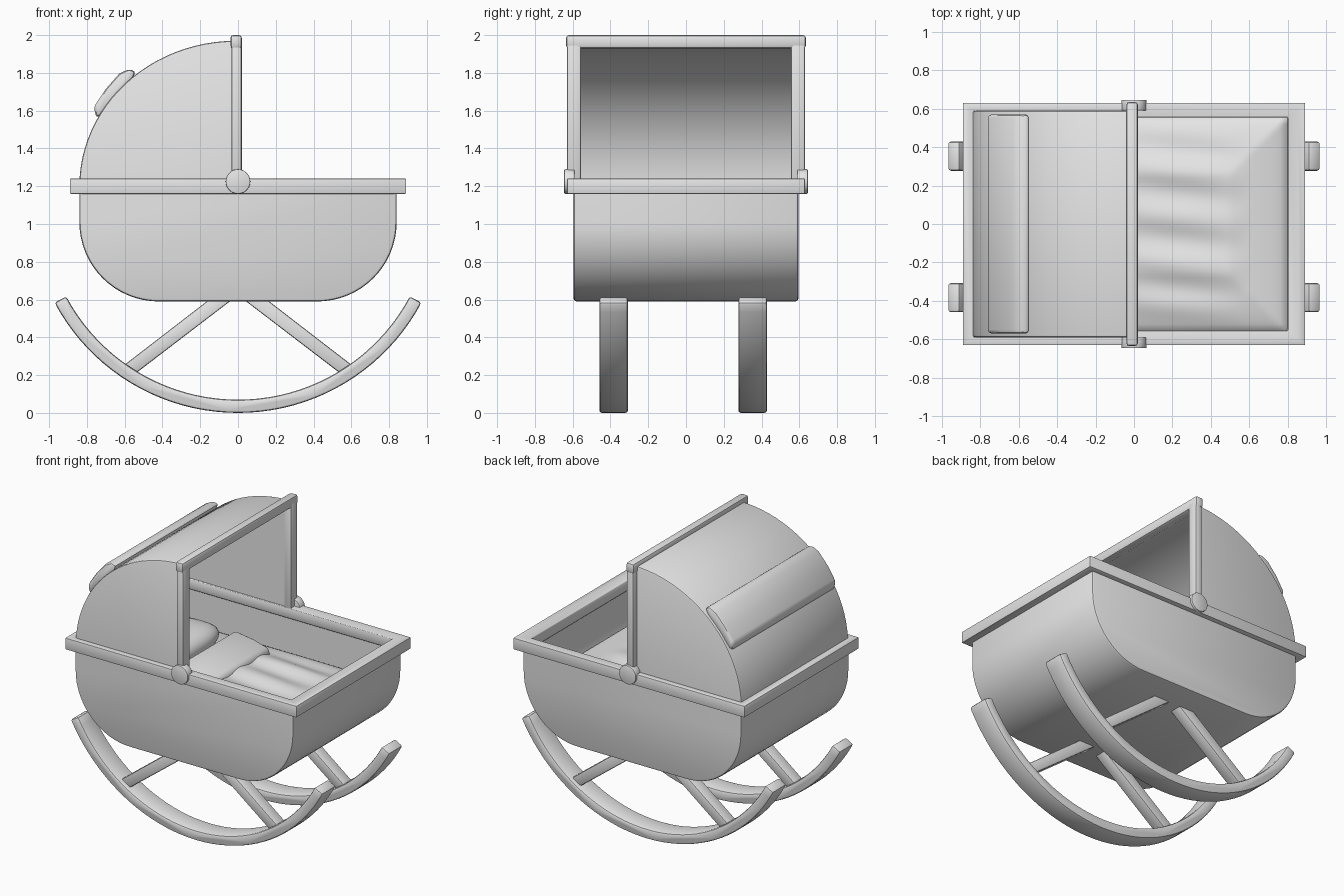
import bpy, bmesh, math
from mathutils import Vector

cube = bpy.data.objects.get("Cube")
if cube:
    bpy.data.objects.remove(cube, do_unlink=True)

GREY = (0.8, 0.8, 0.8, 1)
mat = bpy.data.materials.new("plain_grey")
mat.use_nodes = True
mat.diffuse_color = GREY
mat.node_tree.nodes["Principled BSDF"].inputs["Base Color"].default_value = GREY


def finish(name, bm, bevel=0.0, shell=0.0):
    """Turn a bmesh into a shaded object with rounded edges or a wall thickness."""
    bmesh.ops.recalc_face_normals(bm, faces=bm.faces)
    mesh = bpy.data.meshes.new(name)
    bm.to_mesh(mesh)
    bm.free()
    mesh.materials.append(mat)
    ob = bpy.data.objects.new(name, mesh)
    bpy.context.collection.objects.link(ob)
    bpy.ops.object.select_all(action="DESELECT")
    ob.select_set(True)
    bpy.context.view_layer.objects.active = ob
    if bevel:
        mod = ob.modifiers.new("round", "BEVEL")
        mod.width, mod.segments = bevel, 2
        mod.limit_method, mod.angle_limit = "ANGLE", math.radians(40)
        bpy.ops.object.modifier_apply(modifier="round")
    if shell:
        mod = ob.modifiers.new("wall", "SOLIDIFY")
        mod.thickness, mod.offset = shell, -1
        bpy.ops.object.modifier_apply(modifier="wall")
    bpy.ops.object.shade_smooth_by_angle(angle=math.radians(40))
    return ob


def prism(name, pts, y0, y1, bevel=0.0, shell=0.0, open_edges=0):
    """Extrude an x-z profile along y, leaving its last edges open."""
    bm = bmesh.new()
    a = [bm.verts.new((x, y0, z)) for x, z in pts]
    b = [bm.verts.new((x, y1, z)) for x, z in pts]
    bm.faces.new(a)
    bm.faces.new(b)
    n = len(pts)
    for i in range(n - open_edges):
        j = (i + 1) % n
        bm.faces.new((a[i], a[j], b[j], b[i]))
    return finish(name, bm, bevel, shell)


def box(name, lo, hi, bevel):
    pts = [(lo[0], lo[2]), (hi[0], lo[2]), (hi[0], hi[2]), (lo[0], hi[2])]
    return prism(name, pts, lo[1], hi[1], bevel)


def arc(cx, cz, rx, rz, start, end, steps):
    angles = [math.radians(start + (end - start) * i / steps) for i in range(steps + 1)]
    return [(cx + rx * math.cos(t), cz + rz * math.sin(t)) for t in angles]


# Basket: open-topped tub with large rounded lower corners
tub = [(-0.84, 1.2)] + arc(-0.42, 1.01, 0.42, 0.42, 180, 270, 16)
tub += arc(0.42, 1.01, 0.42, 0.42, 270, 360, 16) + [(0.84, 1.2)]
prism("basket", tub, -0.595, 0.595, 0.015, 0.03, open_edges=1)

# Rim: mitred moulding around the top of the basket
bm = bmesh.new()
section = [(0, 1.16), (1, 1.16), (1, 1.24), (0.6, 1.24), (0, 1.235)]
rings = []
for t, z in section:
    hx, hy = 0.8 + 0.09 * t, 0.555 + 0.075 * t
    rings.append([bm.verts.new((sx * hx, sy * hy, z))
                  for sx, sy in ((-1, -1), (1, -1), (1, 1), (-1, 1))])
for k, ring in enumerate(rings):
    other = rings[(k + 1) % len(rings)]
    for i in range(4):
        j = (i + 1) % 4
        bm.faces.new((ring[i], ring[j], other[j], other[i]))
finish("basket_rim", bm, 0.005)

# Hood: quarter-round shell open to the foot end and below
hood = arc(-0.01, 1.2, 0.83, 0.77, 180, 90, 24) + [(-0.01, 1.2)]
prism("hood", hood, -0.59, 0.59, 0.012, 0.03, open_edges=2)

# Padded roll across the hood
roll = [(-0.69, 1.6), (-0.75, 1.56), (-0.763, 1.62), (-0.7, 1.715),
        (-0.63, 1.795), (-0.58, 1.82), (-0.54, 1.81), (-0.57, 1.74)]
prism("hood_roll", roll, -0.57, 0.57, 0.02)

# Hood frame with pivots
box("hood_frame_top", (-0.04, -0.635, 1.93), (0.02, 0.635, 2.0), 0.015)
for side, label in ((1, "back"), (-1, "front")):
    ys = sorted((side * 0.555, side * 0.63))
    box("hood_frame_post_" + label, (-0.035, ys[0], 1.2), (0.02, ys[1], 1.97), 0.012)
    ys = sorted((side * 0.59, side * 0.645))
    prism("hood_pivot_" + label, arc(0, 1.225, 0.065, 0.065, 0, 348.75, 31),
          ys[0], ys[1], 0.004)

# Rockers and their slanted struts
rocker = arc(0, 1.10, 1.10, 1.10, 208, 332, 40) + arc(0, 1.10, 1.03, 1.03, 332, 208, 40)
for yc, label in ((-0.383, "front"), (0.353, "back")):
    prism("rocker_" + label, rocker, yc - 0.076, yc + 0.076, 0.014)
    for s, end in ((-1, "head"), (1, "foot")):
        strut = [(s * 0.62, 0.24), (s * 0.54, 0.21), (s * 0.03, 0.6), (s * 0.14, 0.61)]
        prism("strut_%s_%s" % (label, end), strut, yc - 0.045, yc + 0.045, 0.01)

# Blanket: soft sheet with raised middle and a few lengthwise creases
bm = bmesh.new()
bmesh.ops.create_grid(bm, x_segments=80, y_segments=56, size=1)
for v in bm.verts:
    x, y = v.co.x * 0.8, v.co.y * 0.562
    d = min(0.8 - abs(x), 0.562 - abs(y))
    z = 0.91 + 0.08 * math.sqrt(min(d / 0.3, 1))
    fade = max(0, 1 - ((x - 0.2) / 0.4) ** 2) * min(1, d / 0.2)
    z += 0.012 * fade * math.sin(y * 26 + 3 * x)
    v.co = Vector((x, y, z))
finish("blanket", bm)

# Turned-down blanket edge and pillow
fold = [(-0.32, 0.95), (-0.02, 0.95), (-0.04, 1.01), (-0.16, 1.04), (-0.3, 1.06)]
prism("blanket_fold", fold, -0.4, 0.4, 0.02)

bm = bmesh.new()
bmesh.ops.create_uvsphere(bm, u_segments=32, v_segments=16, radius=1)
for v in bm.verts:
    for axis, size, power in ((0, 0.2, 0.6), (1, 0.42, 0.6), (2, 0.09, 1)):
        c = v.co[axis]
        v.co[axis] = math.copysign(abs(c) ** power, c) * size
    v.co += Vector((-0.55, 0, 1.02))
finish("pillow", bm)
